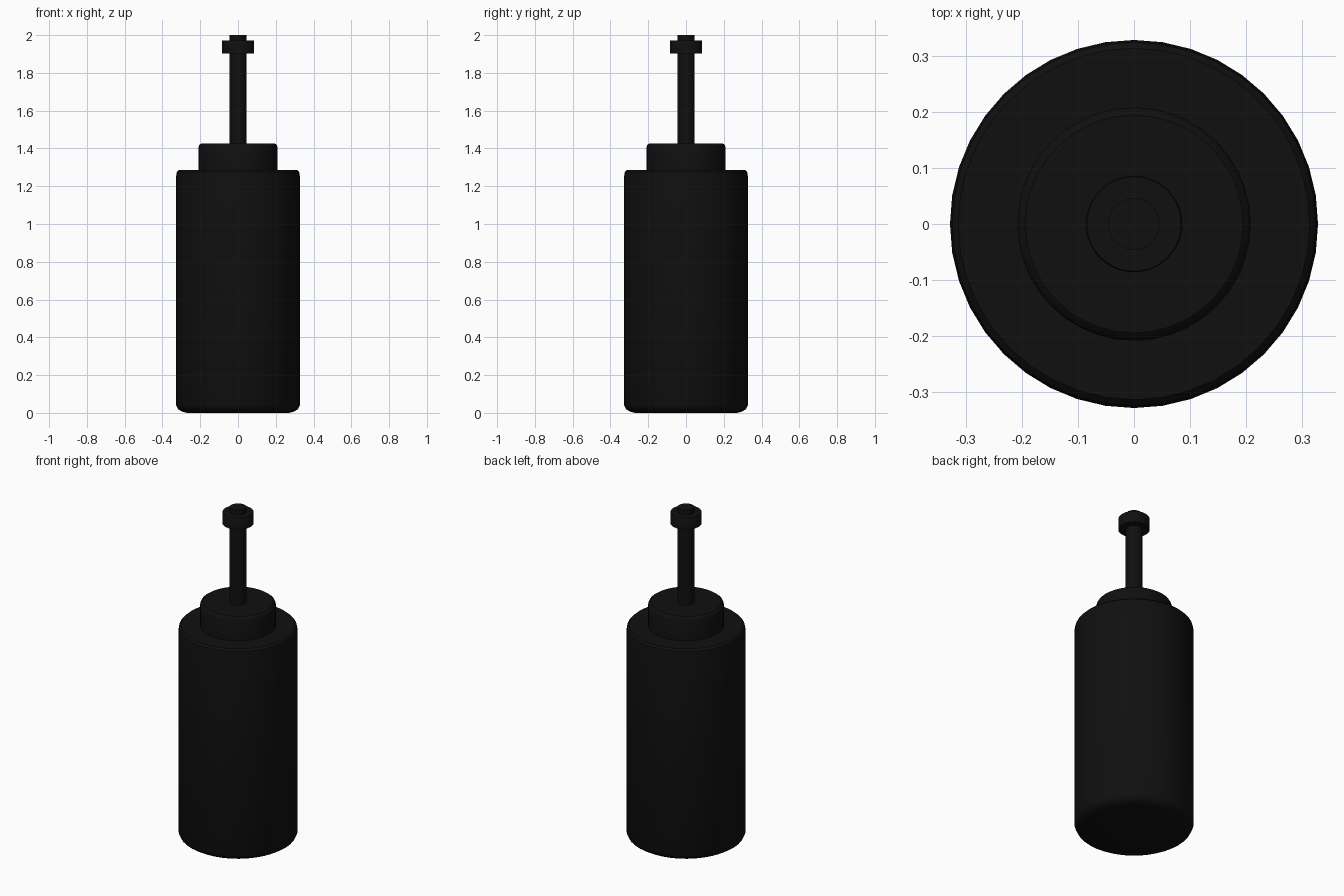
import bpy, bmesh, math

if "Cube" in bpy.data.objects:
    bpy.data.objects.remove(bpy.data.objects["Cube"])

SEGMENTS = 40

black = bpy.data.materials.new("black")
black.diffuse_color = (0.005, 0.005, 0.005, 1)
black.use_nodes = True
black.node_tree.nodes["Principled BSDF"].inputs["Base Color"].default_value = black.diffuse_color


def lathe(name, profile):
    """Spin a (radius, height) profile around z; flat caps close both ends."""
    bm = bmesh.new()
    rings = []
    for r, z in profile:
        rings.append([bm.verts.new((r * math.cos(2 * math.pi * i / SEGMENTS),
                                    r * math.sin(2 * math.pi * i / SEGMENTS), z))
                      for i in range(SEGMENTS)])
    for a, b in zip(rings, rings[1:]):
        for i in range(SEGMENTS):
            j = (i + 1) % SEGMENTS
            bm.faces.new((a[i], a[j], b[j], b[i]))
    bm.faces.new(rings[0][::-1])
    bm.faces.new(rings[-1])
    mesh = bpy.data.meshes.new(name)
    bm.to_mesh(mesh)
    bm.free()
    mesh.materials.append(black)
    obj = bpy.data.objects.new(name, mesh)
    bpy.context.collection.objects.link(obj)
    bpy.context.view_layer.objects.active = obj
    obj.select_set(True)
    return obj


# Bottle body with rounded rims
lathe("bottle_body", [(0.27, 0), (0.297, 0.007), (0.318, 0.02), (0.328, 0.042),
                      (0.328, 1.25), (0.324, 1.275), (0.313, 1.286)])

# Screw cap on the shoulder
lathe("cap", [(0.208, 1.28), (0.208, 1.41), (0.204, 1.42), (0.194, 1.427)])

# Pump stem, collar and top nub
lathe("pump_stem", [(0.046, 1.42), (0.046, 2.0)])
lathe("stem_collar", [(0.086, 1.903), (0.086, 1.968), (0.084, 1.972)])

bpy.ops.object.shade_smooth_by_angle(angle=math.radians(35))
